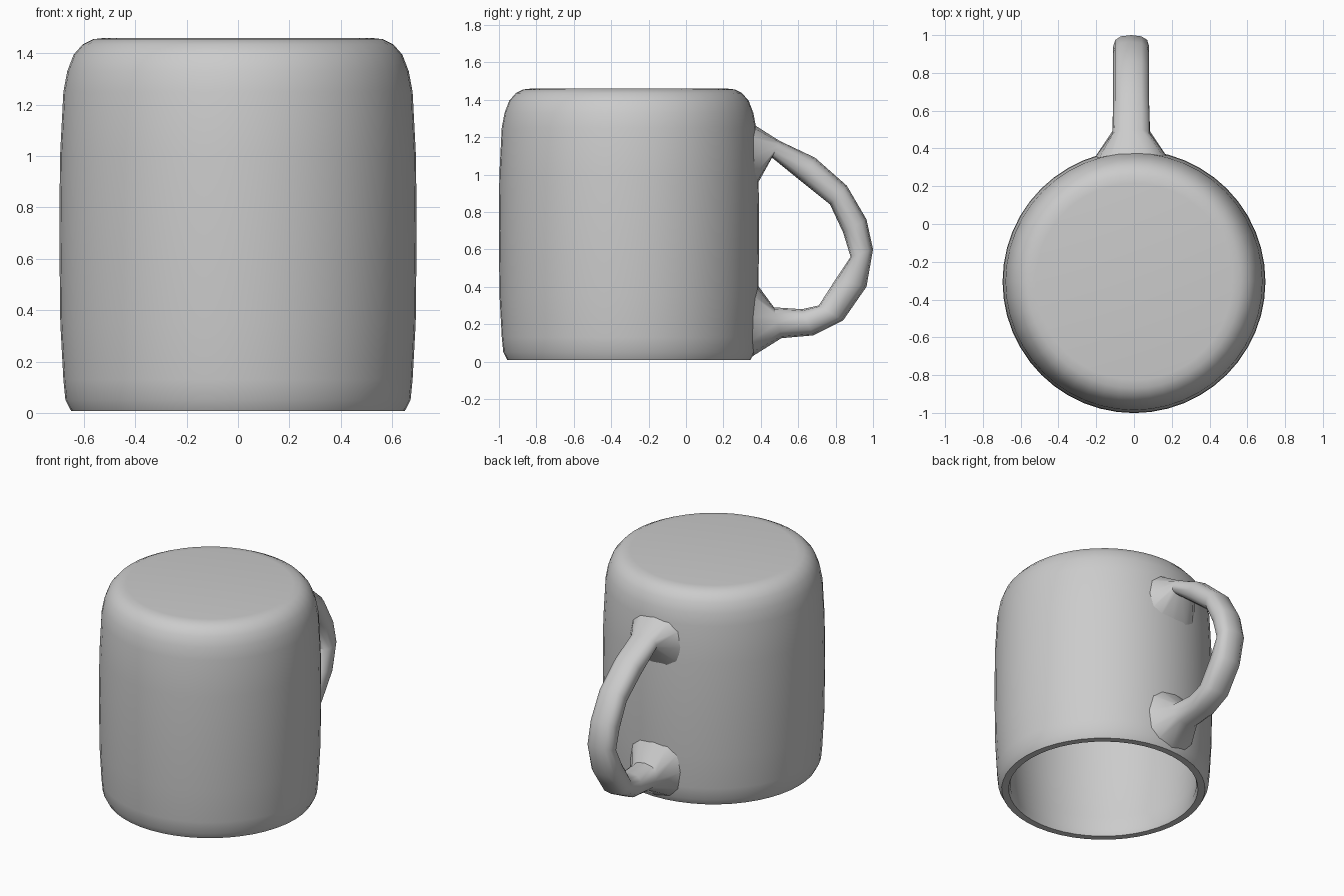
import bpy, bmesh, math
from mathutils import Vector

if "Cube" in bpy.data.objects:
    bpy.data.objects.remove(bpy.data.objects["Cube"])


def finish(bm, name, angle):
    bmesh.ops.recalc_face_normals(bm, faces=bm.faces)
    mesh = bpy.data.meshes.new(name)
    bm.to_mesh(mesh)
    bm.free()
    ob = bpy.data.objects.new(name, mesh)
    bpy.context.collection.objects.link(ob)
    bpy.ops.object.select_all(action='DESELECT')
    ob.select_set(True)
    bpy.context.view_layer.objects.active = ob
    bpy.ops.object.shade_smooth_by_angle(angle=math.radians(angle))
    return ob


def loft(bm, rings):
    """Skin consecutive vertex rings and cap both ends."""
    loops = [[bm.verts.new(p) for p in ring] for ring in rings]
    n = len(loops[0])
    for a, b in zip(loops, loops[1:]):
        for i in range(n):
            j = (i + 1) % n
            bm.faces.new((a[i], a[j], b[j], b[i]))
    bm.faces.new(loops[0])
    bm.faces.new(loops[-1])


# Cup body, upside down: (radius, z) from outer base down to the rim and up inside
CENTRE_Y, SIDES = -0.305, 48
profile = [(0.52, 1.46), (0.565, 1.455), (0.605, 1.435), (0.64, 1.395),
           (0.665, 1.33), (0.68, 1.25), (0.693, 1.0), (0.696, 0.7),
           (0.692, 0.35), (0.68, 0.13), (0.672, 0.05), (0.65, 0.008),
           (0.605, 0.008), (0.595, 0.04), (0.61, 0.15), (0.63, 0.4),
           (0.635, 0.8), (0.62, 1.2), (0.595, 1.31), (0.54, 1.375), (0.48, 1.395)]
bm = bmesh.new()
loft(bm, [[(r * math.cos(2 * math.pi * i / SIDES),
            CENTRE_Y + r * math.sin(2 * math.pi * i / SIDES), z)
           for i in range(SIDES)] for r, z in profile])
finish(bm, "cup_body", 35)

# Handle: outer (y, z), inner (y, z) and half width of each section, flared at the roots
sections = [((0.35, 1.275), (0.36, 0.91), 0.19),
            ((0.50, 1.18), (0.46, 1.09), 0.098),
            ((0.69, 1.09), (0.62, 0.96), 0.095),
            ((0.86, 0.94), (0.77, 0.84), 0.095),
            ((0.965, 0.76), (0.84, 0.69), 0.095),
            ((1.00, 0.60), (0.88, 0.56), 0.095),
            ((0.965, 0.40), (0.80, 0.44), 0.095),
            ((0.84, 0.22), (0.71, 0.30), 0.095),
            ((0.68, 0.14), (0.62, 0.28), 0.095),
            ((0.51, 0.125), (0.47, 0.29), 0.10),
            ((0.35, 0.025), (0.36, 0.44), 0.19)]
HANDLE_X = -0.015
SECTION_SIDES = 12


def rounded(a):
    """Superellipse coordinate: fuller than a circle."""
    return math.copysign(abs(a) ** 0.8, a)


rings = []
for outer, inner, half in sections:
    o, i = Vector((0, *outer)), Vector((0, *inner))
    mid, arm = (o + i) / 2, (o - i) / 2
    ring = []
    for k in range(SECTION_SIDES):
        a = 2 * math.pi * k / SECTION_SIDES
        u, v = rounded(math.cos(a)), rounded(math.sin(a))
        ring.append(mid + arm * v + Vector((HANDLE_X + u * half, 0, 0)))
    rings.append(ring)
bm = bmesh.new()
loft(bm, rings)
finish(bm, "handle", 45)
